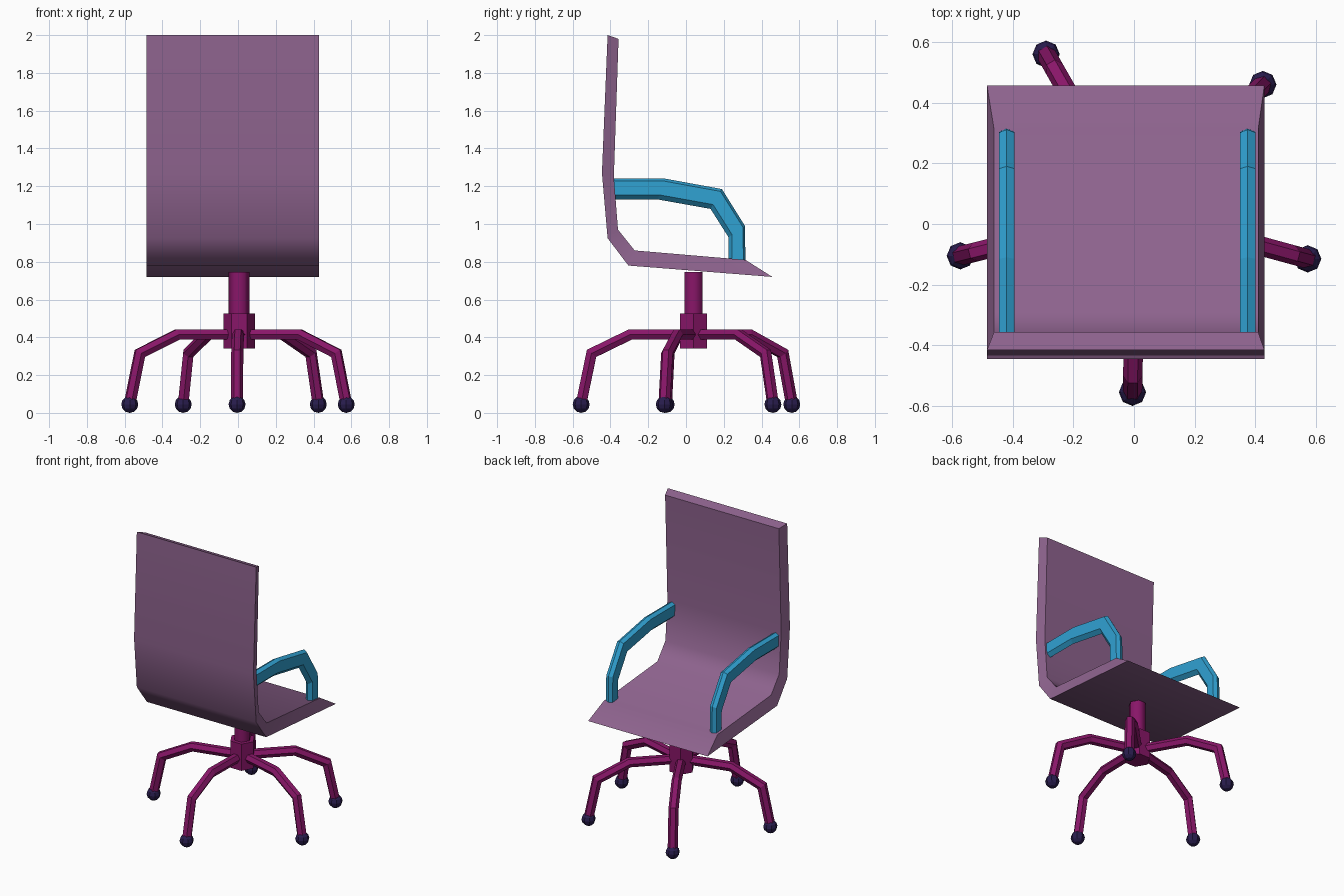
import bpy, bmesh, math
from mathutils import Vector

if "Cube" in bpy.data.objects:
    bpy.data.objects.remove(bpy.data.objects["Cube"])


def material(name, rgb):
    m = bpy.data.materials.new(name)
    m.diffuse_color = (*rgb, 1)
    m.use_nodes = True
    m.node_tree.nodes["Principled BSDF"].inputs["Base Color"].default_value = m.diffuse_color
    return m


PLUM = material("plum", (0.27, 0.125, 0.27))
BLUE = material("blue", (0.03, 0.36, 0.65))
MAGENTA = material("magenta", (0.25, 0.008, 0.14))
NAVY = material("navy", (0.022, 0.012, 0.075))


def finish(name, bm, mat, smooth=None):
    bmesh.ops.recalc_face_normals(bm, faces=bm.faces)
    me = bpy.data.meshes.new(name)
    bm.to_mesh(me)
    bm.free()
    me.materials.append(mat)
    ob = bpy.data.objects.new(name, me)
    bpy.context.collection.objects.link(ob)
    if smooth:
        bpy.ops.object.select_all(action='DESELECT')
        bpy.context.view_layer.objects.active = ob
        ob.select_set(True)
        bpy.ops.object.shade_smooth_by_angle(angle=math.radians(smooth))
    return ob


def loft(name, rings, mat, smooth=None):
    """Skin a list of equal closed rings and cap both ends."""
    bm = bmesh.new()
    vs = [[bm.verts.new(p) for p in r] for r in rings]
    n = len(vs[0])
    for a, b in zip(vs, vs[1:]):
        for i in range(n):
            j = (i + 1) % n
            bm.faces.new((a[i], a[j], b[j], b[i]))
    bm.faces.new(vs[0])
    bm.faces.new(vs[-1])
    return finish(name, bm, mat, smooth)


# Seat and back shell: one bent slab whose inner face is slightly narrower
outer = [(-0.415, 2.0), (-0.445, 1.27), (-0.415, 0.925), (-0.305, 0.78), (0.457, 0.72)]
inner = [(-0.357, 1.98), (-0.382, 1.25), (-0.36, 0.97), (-0.272, 0.86), (0.315, 0.81)]
shell = [[(-0.485, *o), (0.43, *o), (0.41, *i), (-0.462, *i)] for o, i in zip(outer, inner)]
loft("seat_shell", shell, PLUM, 60)

# Armrests: hexagonal section with a ridge along the top and bottom
arm_out = [(-0.385, 1.24), (-0.11, 1.24), (0.19, 1.185), (0.312, 0.99), (0.315, 0.79)]
arm_in = [(-0.375, 1.13), (-0.15, 1.13), (0.13, 1.08), (0.225, 0.93), (0.225, 0.79)]
section = [(0, 1), (0.025, 0.88), (0.025, 0.22), (0, 0), (-0.025, 0.22), (-0.025, 0.88)]
for side, cx in (("left", -0.42), ("right", 0.375)):
    rings = []
    for o, i in zip(arm_out, arm_in):
        o, i = Vector(o), Vector(i)
        rings.append([(cx + s, *i.lerp(o, t)) for s, t in section])
    loft(side + "_armrest", rings, BLUE)

# Central column and hub
CX, CY = 0.006, 0.04


def hexagon(r, z):
    return [(CX + r * math.cos(k * math.pi / 3), CY + r * math.sin(k * math.pi / 3), z)
            for k in range(6)]


loft("column", [hexagon(0.055, 0.45), hexagon(0.055, 0.745)], MAGENTA, 65)
loft("hub", [hexagon(0.083, 0.34), hexagon(0.083, 0.525)], MAGENTA)

# Five bent legs with ball feet, aimed from the hub to each foot
path = [Vector(p) for p in ((0.0, 0.415), (0.335, 0.415), (0.54, 0.315), (0.595, 0.05))]
feet = [(-0.005, -0.555), (0.573, -0.115), (0.425, 0.46), (-0.29, 0.56), (-0.573, -0.105)]
for n, (fx, fy) in enumerate(feet, 1):
    d = Vector((fx - CX, fy - CY, 0))
    scale = d.length / 0.595
    d.normalize()
    w = Vector((-d.y, d.x, 0))
    rings = []
    for k, p in enumerate(path):
        a = (p - path[k - 1]).normalized() if k else Vector((1, 0))
        b = (path[k + 1] - p).normalized() if k < len(path) - 1 else a
        if k == 0:
            a = b
        t = (a + b).normalized()
        up = Vector((-t.y, t.x)) / t.dot(a)
        ring = []
        for j in range(6):
            ang = j * math.pi / 3
            q = p + up * 0.032 * math.sin(ang)
            ring.append(Vector((CX, CY, q.y)) + d * q.x * scale + w * 0.032 * math.cos(ang))
        rings.append(ring)
    loft(f"leg_{n}", rings, MAGENTA)

    bm = bmesh.new()
    bmesh.ops.create_uvsphere(bm, u_segments=8, v_segments=6, radius=0.045)
    bmesh.ops.translate(bm, verts=bm.verts, vec=(fx, fy, 0.045))
    finish(f"ball_foot_{n}", bm, NAVY)
